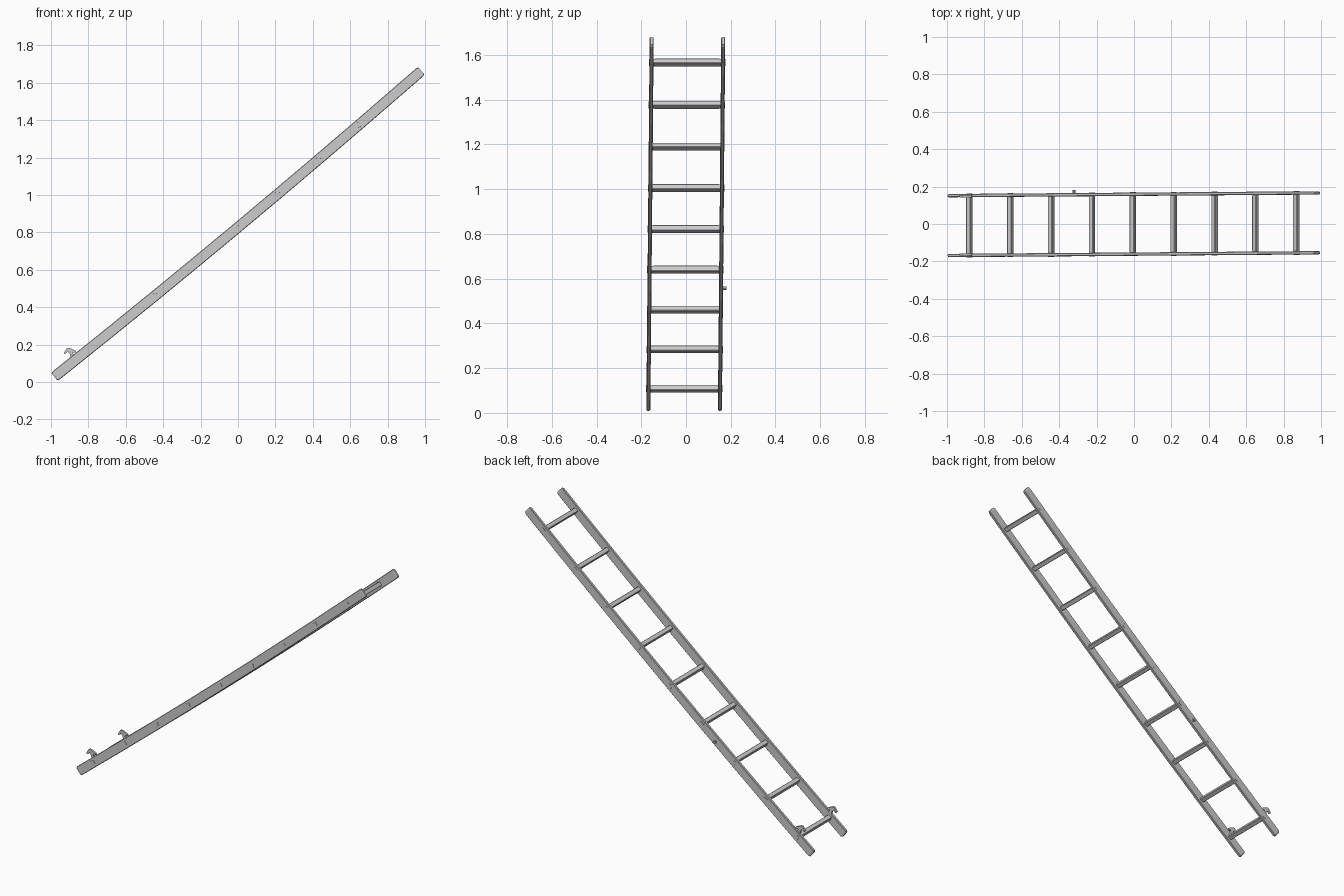
import bpy, bmesh, math, random
from mathutils import Vector, Matrix

if "Cube" in bpy.data.objects:
    bpy.data.objects.remove(bpy.data.objects["Cube"])

random.seed(4)

def path_z(x):                       # gently sagging centre line
    return 0.827 + 0.834 * x + 0.02 * x * x

def slope_angle(x):
    return math.atan(0.834 + 0.04 * x)

def rail_y(side, x):                 # rails lean slightly sideways
    return side * 0.16 - 0.001 + 0.0075 * x

def section(h, t, c):                # chamfered rectangle (across, thickness)
    return [(h, t - c), (h - c, t), (c - h, t), (-h, t - c),
            (-h, c - t), (c - h, -t), (h - c, -t), (h, c - t)]

def loft(name, rings):
    bm = bmesh.new()
    rows = [[bm.verts.new(p) for p in r] for r in rings]
    n = len(rows[0])
    for a, b in zip(rows, rows[1:]):
        for i in range(n):
            bm.faces.new((a[i], a[(i + 1) % n], b[(i + 1) % n], b[i]))
    bm.faces.new(rows[0])
    bm.faces.new(rows[-1])
    bmesh.ops.recalc_face_normals(bm, faces=bm.faces)
    me = bpy.data.meshes.new(name)
    bm.to_mesh(me)
    bm.free()
    ob = bpy.data.objects.new(name, me)
    bpy.context.collection.objects.link(ob)
    return ob

# Two curved side rails with softened ends
def rail(name, side):
    xs = [-0.982, -0.975] + [-0.88 + 0.22 * i for i in range(9)] + [0.972, 0.98]
    rings = []
    for i, x in enumerate(xs):
        a = slope_angle(x)
        across = Vector((-math.sin(a), 0, math.cos(a)))
        tip = i in (0, len(xs) - 1)
        h, t = (0.023, 0.006) if tip else (0.0285, 0.0088)
        c = Vector((x, rail_y(side, x), path_z(x)))
        rings.append([c + across * u + Vector((0, v, 0))
                      for u, v in section(h, t, 0.003)])
    loft(name, rings)

rail("front_rail", -1)
rail("back_rail", 1)

# Nine square rungs, tenoned through the rails
for k in range(9):
    x = -0.88 + 0.2185 * k
    a = slope_angle(x) - 0.12 + random.uniform(-0.12, 0.12)
    y0, y1 = rail_y(-1, x) - 0.0108, rail_y(1, x) + 0.0108
    rings = []
    for f in (0, 0.08, 0.5, 0.92, 1):
        s = 0.0125 if f in (0, 1) else 0.0135
        ring = []
        for u, v in section(s, s, 0.0025):
            ring.append(Vector((x + u * math.cos(a) - v * math.sin(a),
                                y0 + (y1 - y0) * f,
                                path_z(x) + u * math.sin(a) + v * math.cos(a))))
        rings.append(ring)
    loft(f"rung_{k + 1}", rings)

# Hooks standing on the lower end of each rail (profile in x, z)
HOOK = [(-0.868, 0.125), (-0.888, 0.112), (-0.900, 0.150), (-0.911, 0.163),
        (-0.924, 0.148), (-0.932, 0.155), (-0.914, 0.182), (-0.900, 0.182),
        (-0.868, 0.167), (-0.866, 0.157), (-0.884, 0.157)]
for name, side in (("front_hook", -1), ("back_hook", 1)):
    y = rail_y(side, -0.9) - side * 0.004
    loft(name, [[Vector((px, y + d, pz)) for px, pz in HOOK] for d in (-0.006, 0.006)])

# Small peg sticking out of the back rail
px = -0.32
y = rail_y(1, px)
loft("peg", [[Vector((px + 0.008 * math.cos(i * math.pi / 4), y + d,
                      path_z(px) - 0.005 + 0.008 * math.sin(i * math.pi / 4)))
              for i in range(8)] for d in (0, 0.024)])
